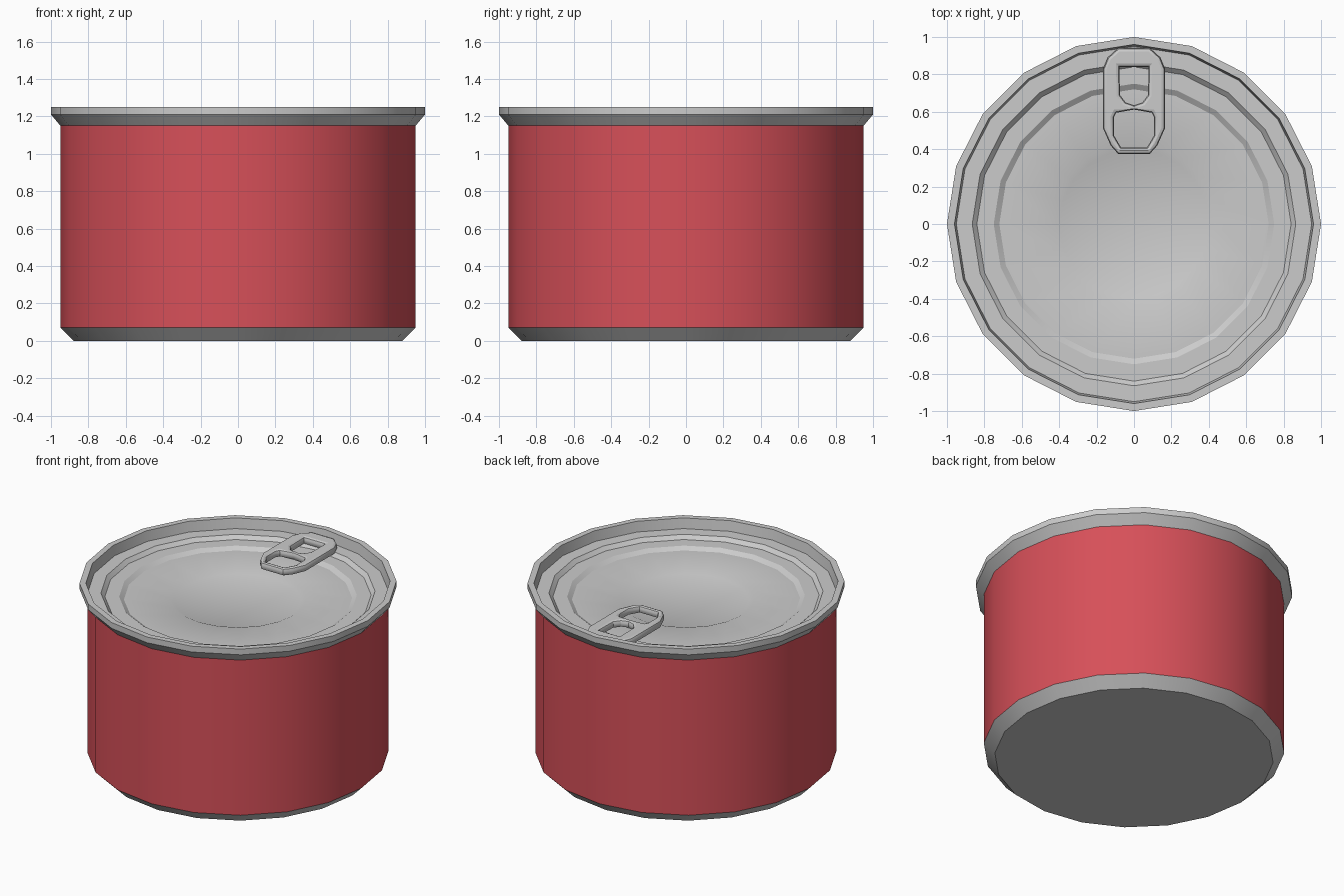
import bpy, bmesh
from math import sin, cos, pi, radians

if "Cube" in bpy.data.objects:
    bpy.data.objects.remove(bpy.data.objects["Cube"])

SIDES = 20


def lathe(name, profile):
    """Revolve (radius, z) points around z; radius 0 closes with a cap."""
    bm = bmesh.new()
    rings = []
    for r, z in profile:
        if r == 0:
            rings.append([bm.verts.new((0, 0, z))])
        else:
            rings.append([bm.verts.new((r * cos(2 * pi * i / SIDES), r * sin(2 * pi * i / SIDES), z))
                          for i in range(SIDES)])
    for a, b in zip(rings, rings[1:]):
        for i in range(SIDES):
            j = (i + 1) % SIDES
            if len(a) == 1:
                bm.faces.new((a[0], b[j], b[i]))
            elif len(b) == 1:
                bm.faces.new((a[i], a[j], b[0]))
            else:
                bm.faces.new((a[i], a[j], b[j], b[i]))
    mesh = bpy.data.meshes.new(name)
    bm.to_mesh(mesh)
    bm.free()
    ob = bpy.data.objects.new(name, mesh)
    bpy.context.collection.objects.link(ob)
    smooth(ob)
    return ob


def smooth(ob):
    bpy.ops.object.select_all(action='DESELECT')
    ob.select_set(True)
    bpy.context.view_layer.objects.active = ob
    bpy.ops.object.shade_smooth_by_angle(angle=radians(30))


def mirrored(half):
    """Complete a right-hand half outline across x = 0."""
    return half + [(-x, y) for x, y in reversed(half) if x > 0]


# Base with chamfered foot
lathe("base", [(0, 0), (0.88, 0), (0.95, 0.07)])

# Red label wall
wall = lathe("label_wall", [(0.95, 0.07), (0.95, 1.15)])
red = bpy.data.materials.new("red")
red.diffuse_color = (0.68, 0.08, 0.1, 1)
red.use_nodes = True
red.node_tree.nodes["Principled BSDF"].inputs["Base Color"].default_value = red.diffuse_color
wall.data.materials.append(red)

# Flared rim and stepped, recessed lid
lathe("rim_and_lid", [(0.95, 1.15), (1.0, 1.21), (1.0, 1.25), (0.96, 1.25), (0.95, 1.18),
                      (0.865, 1.18), (0.84, 1.155), (0.75, 1.155), (0.72, 1.135),
                      (0.43, 1.135), (0.40, 1.122), (0, 1.122)])

# Pull tab: outline with two openings, rounded edges
outline = mirrored([(0.085, 0.375), (0.125, 0.42), (0.165, 0.51), (0.165, 0.83),
                    (0.14, 0.89), (0.085, 0.94)])
rivet_hole = mirrored([(0, 0.635), (0.045, 0.65), (0.075, 0.69), (0.078, 0.84)])
finger_hole = mirrored([(0.07, 0.41), (0.108, 0.475), (0.108, 0.57), (0.095, 0.595), (0, 0.612)])
curve = bpy.data.curves.new("pull_tab", 'CURVE')
curve.dimensions = '2D'
curve.fill_mode = 'BOTH'
curve.extrude = 0.008
curve.bevel_depth = 0.018
curve.offset = -0.018
curve.bevel_resolution = 1
for pts in (outline, rivet_hole, finger_hole):
    s = curve.splines.new('POLY')
    s.points.add(len(pts) - 1)
    for p, (x, y) in zip(s.points, pts):
        p.co = (x, y, 0, 1)
    s.use_cyclic_u = True
tab = bpy.data.objects.new("pull_tab", curve)
tab.location.z = 1.195
bpy.context.collection.objects.link(tab)
bpy.ops.object.select_all(action='DESELECT')
tab.select_set(True)
bpy.context.view_layer.objects.active = tab
bpy.ops.object.convert(target='MESH')
smooth(bpy.context.view_layer.objects.active)
